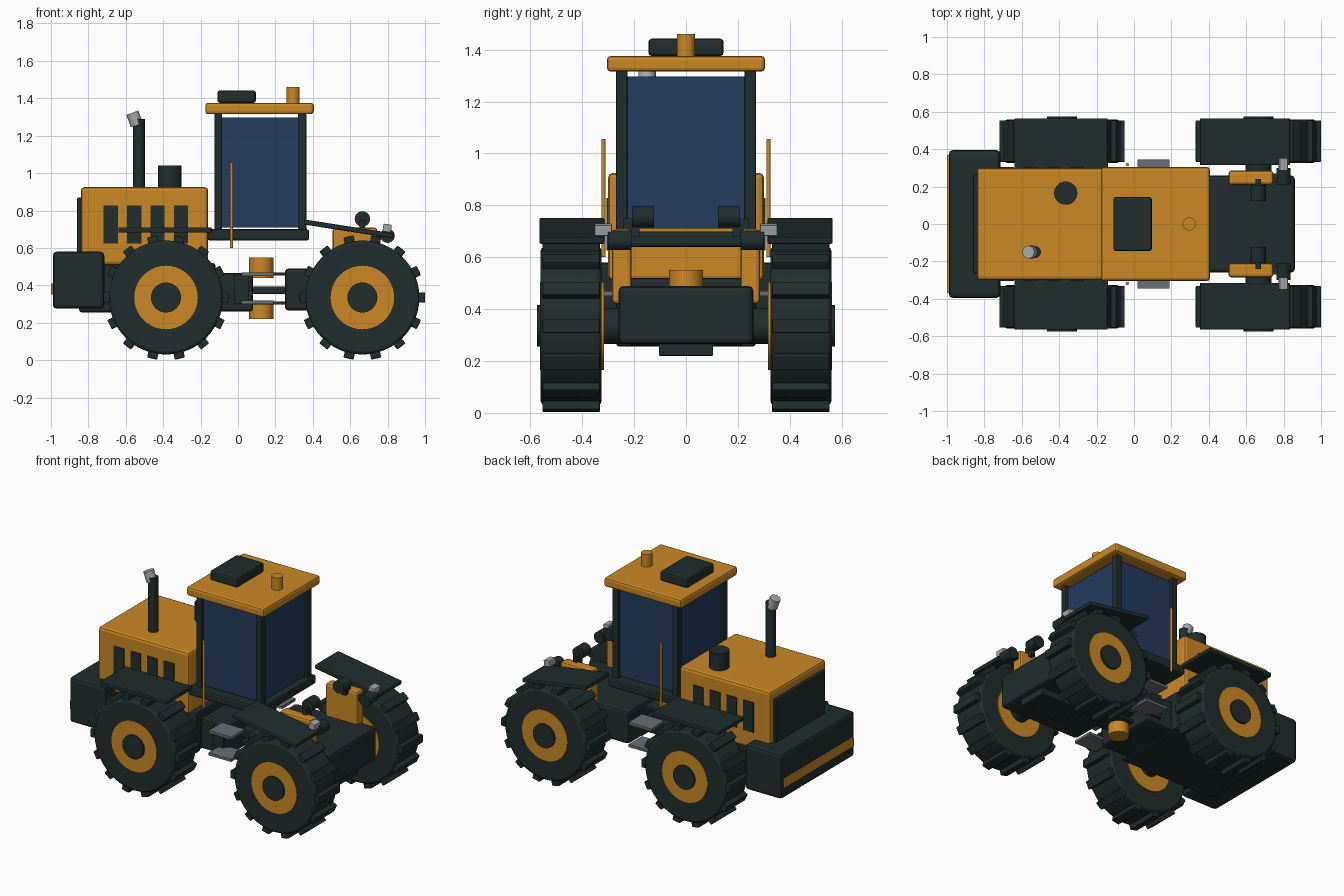
import bpy, bmesh, math
from mathutils import Matrix, Vector

if "Cube" in bpy.data.objects:
    bpy.data.objects.remove(bpy.data.objects["Cube"])


def material(name, rgb):
    m = bpy.data.materials.new(name)
    m.use_nodes = True
    m.diffuse_color = (*rgb, 1)
    m.node_tree.nodes["Principled BSDF"].inputs["Base Color"].default_value = (*rgb, 1)
    return m


YELLOW = material("yellow paint", (0.60, 0.25, 0.018))
DARK = material("dark green black", (0.015, 0.026, 0.026))
GLASS = material("blue glass", (0.017, 0.045, 0.11))
STEEL = material("light steel", (0.38, 0.39, 0.41))
GREY = material("step grey", (0.14, 0.155, 0.18))


def finish(name, bm, mat, bevel=0.0, smooth=False):
    mesh = bpy.data.meshes.new(name)
    bm.to_mesh(mesh)
    bm.free()
    ob = bpy.data.objects.new(name, mesh)
    bpy.context.collection.objects.link(ob)
    mesh.materials.append(mat)
    if bevel:
        mod = ob.modifiers.new("soft edges", "BEVEL")
        mod.width = bevel
        mod.segments = 2
        mod.limit_method = "ANGLE"
        mod.angle_limit = math.radians(40)
    if smooth:
        bpy.ops.object.select_all(action="DESELECT")
        ob.select_set(True)
        bpy.context.view_layer.objects.active = ob
        bpy.ops.object.shade_smooth_by_angle(angle=math.radians(35))
    return ob


def add_box(bm, x, y, z, turn=None):
    """Box between (min, max) pairs; turn is applied about its own centre."""
    centre = Vector([sum(r) / 2 for r in (x, y, z)])
    size = [r[1] - r[0] for r in (x, y, z)]
    mat = Matrix.Translation(centre) @ (turn or Matrix()) @ Matrix.Diagonal((*size, 1))
    bmesh.ops.create_cube(bm, size=1, matrix=mat)


def box(name, x, y, z, mat, bevel=0.0, turn=None):
    bm = bmesh.new()
    add_box(bm, x, y, z, turn)
    return finish(name, bm, mat, bevel)


def cylinder(name, centre, radius, length, mat, axis="Z", tilt=0.0, bevel=0.0, sides=40):
    turn = Matrix.Rotation(tilt, 4, "Y")
    if axis == "Y":
        turn = Matrix.Rotation(math.pi / 2, 4, "X")
    bm = bmesh.new()
    bmesh.ops.create_cone(bm, cap_ends=True, segments=sides, radius1=radius, radius2=radius,
                          depth=length, matrix=Matrix.Translation(centre) @ turn)
    return finish(name, bm, mat, bevel, smooth=True)


def span(side, inner, outer):
    return tuple(sorted((side * inner, side * outer)))


# Wheels: tyre, tread lugs, rim, hub and axle
AXLE_Z = 0.335


def wheel(label, x, side):
    mid = (x, side * 0.4425, AXLE_Z)
    cylinder(label + "_tyre", mid, 0.305, 0.235, DARK, "Y", bevel=0.015, sides=48)
    cylinder(label + "_rim", (x, side * 0.44, AXLE_Z), 0.17, 0.246, YELLOW, "Y")
    cylinder(label + "_hub", (x, side * 0.45, AXLE_Z), 0.08, 0.25, DARK, "Y")
    bm = bmesh.new()
    count = 14
    for i in range(count):
        spin = Matrix.Rotation(i * math.tau / count, 4, "Y")
        pos = Vector(mid) + spin @ Vector((0.31, 0, 0))
        bmesh.ops.create_cube(bm, size=1, matrix=Matrix.Translation(pos) @ spin
                              @ Matrix.Diagonal((0.05, 0.222, 0.055, 1)))
    finish(label + "_lugs", bm, DARK, 0.005)


for end, x in (("front", -0.385), ("rear", 0.665)):
    cylinder(end + "_axle", (x, 0, AXLE_Z), 0.07, 0.7, DARK, "Y")
    for word, side in (("left", 1), ("right", -1)):
        wheel(f"{end}_{word}_wheel", x, side)

# Chassis and steering joint
box("front_chassis", (-0.85, -0.12), (-0.27, 0.27), (0.255, 0.52), DARK, 0.015)
box("front_chassis_tail", (-0.2, 0.08), (-0.22, 0.22), (0.26, 0.465), DARK, 0.015)
box("rear_chassis", (0.25, 0.86), (-0.26, 0.26), (0.265, 0.49), DARK, 0.02)
box("drawbar", (0.5, 0.83), (-0.105, 0.105), (0.22, 0.27), DARK, 0.005)
box("joint_link", (0.05, 0.28), (-0.1, 0.1), (0.355, 0.395), DARK, 0.005)
for word, low, high in (("lower", 0.22, 0.305), ("upper", 0.44, 0.55)):
    cylinder(word + "_joint_pin", (0.125, 0, (low + high) / 2), 0.065, high - low, YELLOW)
for word, z in (("lower", 0.305), ("upper", 0.46)):
    box(word + "_joint_plate", (0.04, 0.27), (-0.09, 0.09), (z - 0.008, z + 0.008), DARK)

# Nose weight, grille and hood
box("nose_weight", (-0.99, -0.715), (-0.395, 0.395), (0.275, 0.58), DARK, 0.02)
box("nose_stripe", (-1.0, -0.985), (-0.37, 0.37), (0.35, 0.41), YELLOW, 0.003)
box("hood", (-0.84, -0.16), (-0.3, 0.3), (0.51, 0.925), YELLOW, 0.018)
box("grille", (-0.86, -0.8), (-0.265, 0.265), (0.54, 0.87), DARK, 0.008)
for i in range(4):
    x = -0.68 + i * 0.125
    for word, side in (("left", 1), ("right", -1)):
        box(f"{word}_hood_vent_{i + 1}", (x - 0.038, x + 0.038),
            span(side, 0.298, 0.306), (0.625, 0.828), DARK)

# Exhaust and air intake
cylinder("exhaust_pipe", (-0.53, -0.15, 1.1), 0.032, 0.38, DARK)
cylinder("exhaust_tip", (-0.553, -0.15, 1.29), 0.034, 0.07, STEEL, tilt=-0.35)
cylinder("air_intake", (-0.365, 0.165, 0.98), 0.062, 0.12, DARK)

# Cab
box("cab_floor", (-0.165, 0.38), (-0.295, 0.295), (0.64, 0.7), DARK, 0.012)
box("cab_glass", (-0.105, 0.345), (-0.248, 0.248), (0.71, 1.297), GLASS)
box("cab_roof", (-0.175, 0.405), (-0.305, 0.305), (1.315, 1.376), YELLOW, 0.015)
box("roof_unit", (-0.11, 0.095), (-0.145, 0.145), (1.376, 1.442), DARK, 0.012)
cylinder("roof_beacon", (0.295, 0, 1.415), 0.035, 0.09, YELLOW)

# Parts mirrored left and right
fender_slope = Matrix.Rotation(0.155, 4, "Y")
for word, side in (("left", 1), ("right", -1)):
    for end, x in (("front", (-0.125, -0.085)), ("rear", (0.32, 0.365))):
        box(f"{word}_{end}_cab_pillar", x, span(side, 0.225, 0.27), (0.69, 1.32), DARK, 0.006)
    cylinder(word + "_handrail", (-0.035, side * 0.318, 0.828), 0.008, 0.455, YELLOW, sides=12)
    box(word + "_front_fender", (-0.64, -0.14), span(side, 0.29, 0.565), (0.682, 0.71), DARK, 0.006)
    box(word + "_rear_fender", (0.35, 0.835), span(side, 0.315, 0.565), (0.688, 0.715),
        DARK, 0.006, fender_slope)
    for level, z in (("lower", 0.31), ("upper", 0.46)):
        box(f"{word}_{level}_step", (0.02, 0.19), span(side, 0.2, 0.345), (z - 0.009, z + 0.009), GREY)
    box(word + "_step_bracket", (-0.02, 0.06), span(side, 0.2, 0.24), (0.3, 0.46), DARK)
    box(word + "_rear_upright", (0.505, 0.745), span(side, 0.21, 0.285), (0.42, 0.708), YELLOW, 0.015)
    cylinder(word + "_work_light", (0.665, side * 0.165, 0.755), 0.041, 0.085, DARK, "Y")
    box(word + "_light_bracket", (0.65, 0.68), span(side, 0.18, 0.24), (0.68, 0.75), DARK)
    cylinder(word + "_lamp_arm", (0.8, side * 0.255, 0.665), 0.038, 0.09, DARK, "Y")
    box(word + "_lamp_strut", (0.72, 0.8), span(side, 0.225, 0.27), (0.645, 0.685), DARK)
    box(word + "_tail_lamp", (0.775, 0.82), span(side, 0.285, 0.352), (0.685, 0.727),
        STEEL, 0.004, fender_slope)
